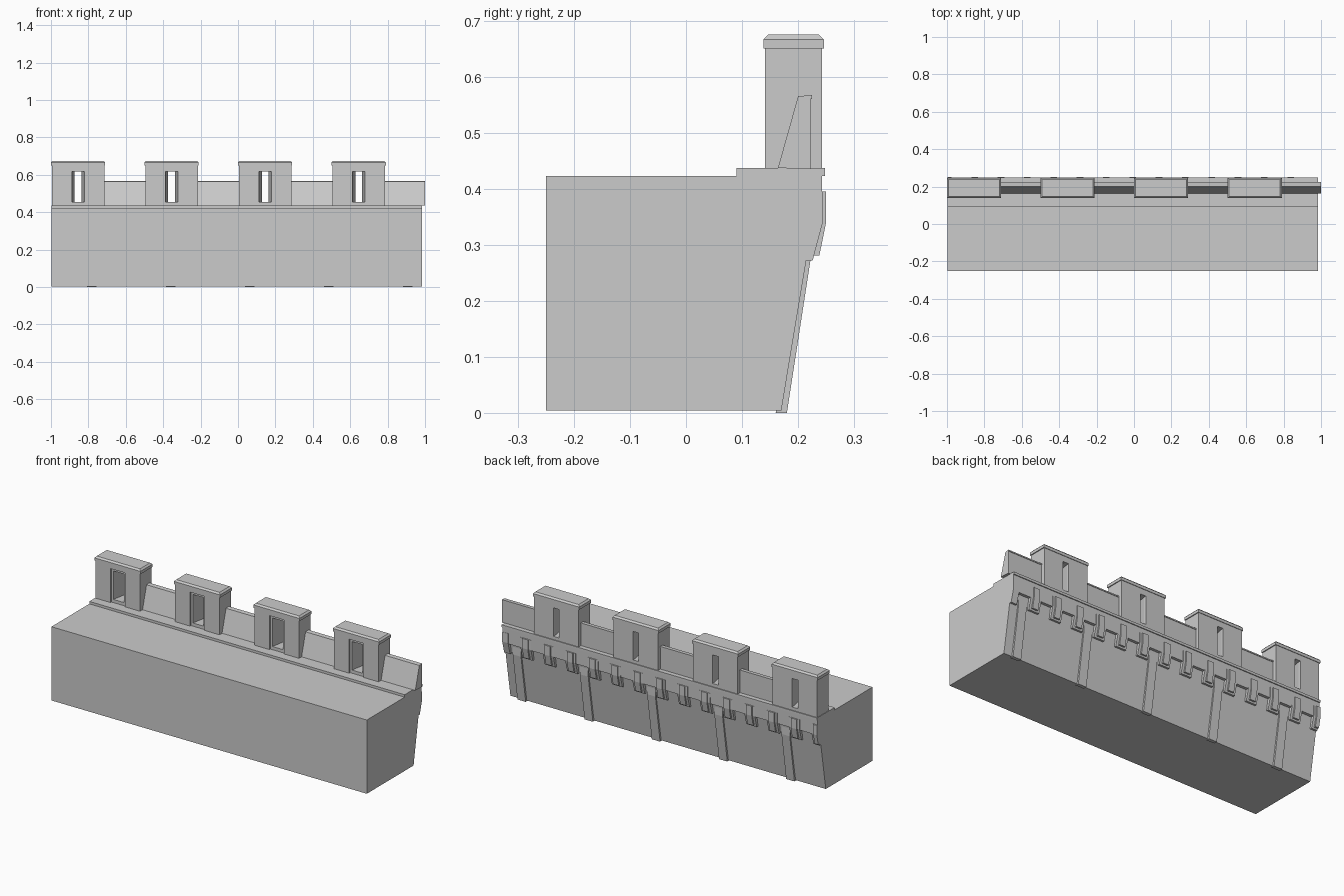
import bpy, bmesh

if "Cube" in bpy.data.objects:
    bpy.data.objects.remove(bpy.data.objects["Cube"])


def prism(bm, pts, a, b, axis):
    """Extrude a 2D profile: axis 'x' uses (y, z) points, axis 'z' uses (x, y) points."""
    def at(p, t):
        return (t, p[0], p[1]) if axis == 'x' else (p[0], p[1], t)
    lo = [bm.verts.new(at(p, a)) for p in pts]
    hi = [bm.verts.new(at(p, b)) for p in pts]
    bm.faces.new(lo)
    bm.faces.new(hi[::-1])
    n = len(pts)
    for i in range(n):
        j = (i + 1) % n
        bm.faces.new((lo[i], hi[i], hi[j], lo[j]))


def finish(bm, name):
    bmesh.ops.recalc_face_normals(bm, faces=bm.faces)
    me = bpy.data.meshes.new(name)
    bm.to_mesh(me)
    bm.free()
    ob = bpy.data.objects.new(name, me)
    bpy.context.collection.objects.link(ob)
    return ob


X0, X1 = -0.998, 0.985

# Solid wall with battered back, overhanging band and raised walkway kerb
bm = bmesh.new()
prism(bm, [(-.25, .004), (.17, .004), (.225, .335), (.241, .335), (.243, .423), (.248, .423),
           (.248, .437), (.09, .437), (.09, .423), (-.25, .423)], X0, X1, 'x')
finish(bm, "wall_body")

# Sloped buttress strips on the back
bm = bmesh.new()
for i in range(5):
    c = -.782 + i * .4225
    prism(bm, [(.16, 0), (.18, 0), (.222, .272), (.222, .34), (.2, .34)], c - .026, c + .026, 'x')
finish(bm, "buttresses")

# Corbel brackets under the band, each with a narrower raised face
bm = bmesh.new()
for i in range(14):
    c = -.852 + i * .1408 - .1408
    for h, d, z in ((.033, 0, .272), (.018, .006, .281)):
        a, b = max(c - h, X0), min(c + h, X1)
        prism(bm, [(.2, z), (.226 + 2 * d, z), (.244 + d, .34), (.244 + d, .395), (.2, .395)], a, b, 'x')
b0 = .84 + .1408
prism(bm, [(.2, .272), (.226, .272), (.244, .34), (.244, .395), (.2, .395)], b0 - .033, X1, 'x')
finish(bm, "corbels")

# Merlons with splayed arrow slits
for i in range(4):
    c = -.855 + i * .5
    bm = bmesh.new()
    for s in (-1, 1):
        half = [(.14, .141), (.045, .141), (.045, .149), (.033, .149), (.018, .23), (.018, .243), (.14, .243)]
        prism(bm, [(c + s * x, y) for x, y in half], .437, .63, 'z')
    fill = [(c - .033, .149), (c + .033, .149), (c + .018, .23), (c + .018, .243),
            (c - .018, .243), (c - .018, .23)]
    prism(bm, fill, .437, .455, 'z')
    prism(bm, fill, .617, .63, 'z')
    prism(bm, [(c - .14, .141), (c + .14, .141), (c + .14, .243), (c - .14, .243)], .63, .65, 'z')
    finish(bm, f"merlon_{i + 1}")

    # Cap stone with chamfered top edges
    bm = bmesh.new()
    prism(bm, [(c - .145, .138), (c + .145, .138), (c + .145, .246), (c - .145, .246)], .65, .675, 'z')
    top = [e for e in bm.edges if all(v.co.z > .67 for v in e.verts)]
    bmesh.ops.bevel(bm, geom=top, offset=.009, segments=1, affect='EDGES')
    finish(bm, f"merlon_cap_{i + 1}")

# Low parapet with sloped inner face, filling each gap
bm = bmesh.new()
for i in range(4):
    a = -.717 + i * .5
    b = a + .224 if i < 3 else 1.0
    prism(bm, [(.164, .437), (.2, .565), (.225, .567), (.225, .56), (.222, .56), (.222, .435)], a, b, 'x')
finish(bm, "parapet")
